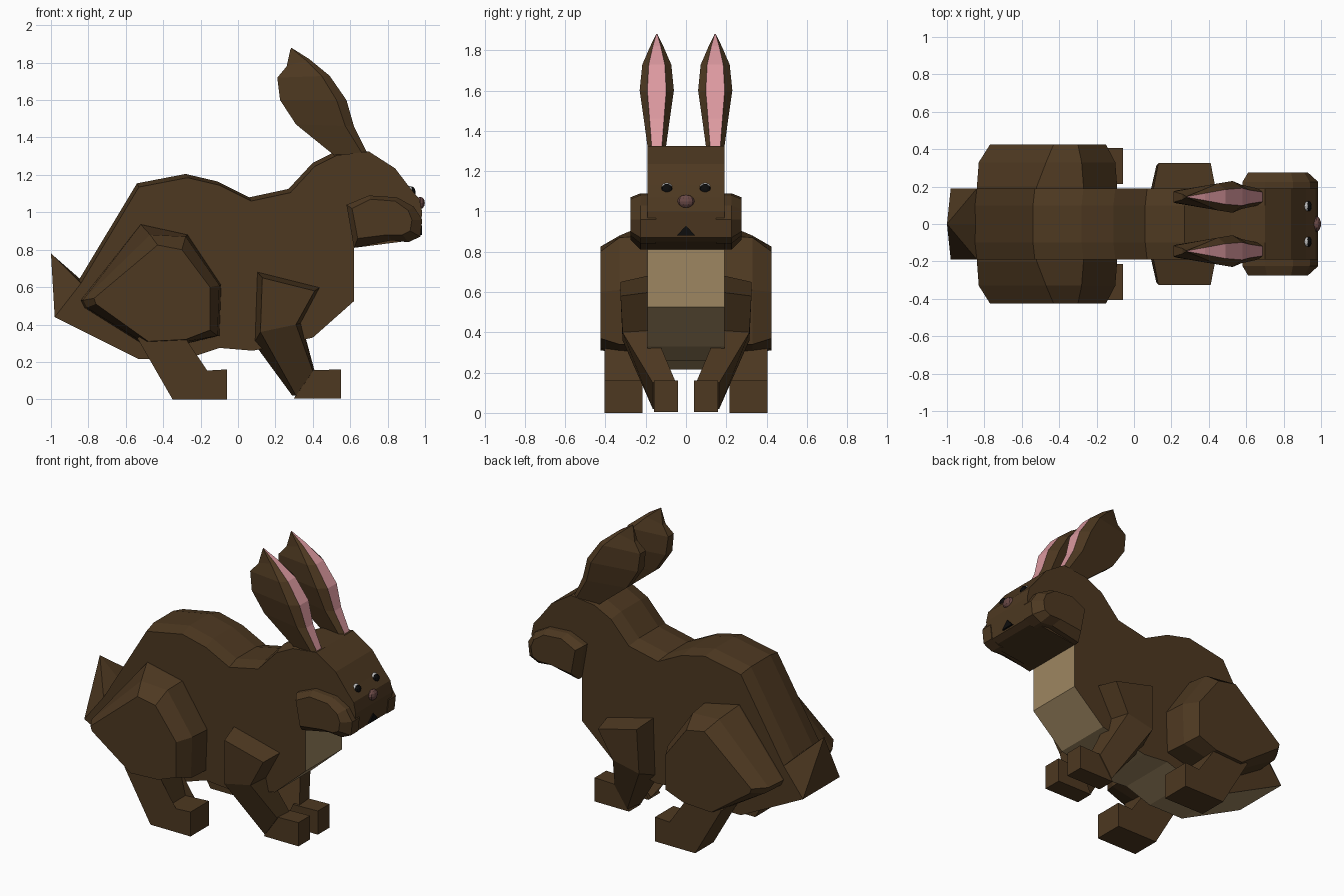
import bpy, bmesh
from mathutils import Matrix, Vector

if "Cube" in bpy.data.objects:
    bpy.data.objects.remove(bpy.data.objects["Cube"])


def material(name, *rgb):
    m = bpy.data.materials.new(name)
    m.diffuse_color = (*rgb, 1)
    m.use_nodes = True
    m.node_tree.nodes["Principled BSDF"].inputs["Base Color"].default_value = m.diffuse_color
    return m


BROWN = material("brown_fur", 0.075, 0.040, 0.015)
TAN = material("tan_belly", 0.34, 0.24, 0.12)
PINK = material("inner_pink", 0.72, 0.32, 0.35)
NOSE = material("nose_mauve", 0.14, 0.065, 0.06)
BLACK = material("black", 0.004, 0.004, 0.004)
WHITE = material("white", 0.8, 0.8, 0.8)


def finish(name, bm, mats):
    bmesh.ops.recalc_face_normals(bm, faces=bm.faces)
    mesh = bpy.data.meshes.new(name)
    bm.to_mesh(mesh)
    bm.free()
    for m in mats:
        mesh.materials.append(m)
    ob = bpy.data.objects.new(name, mesh)
    bpy.context.collection.objects.link(ob)
    return ob


def loft(name, rings, mats=(BROWN,), second=()):
    """Skin equal-sized rings; strips listed in `second` get material 1."""
    bm = bmesh.new()
    rows = [[bm.verts.new(p) for p in r] for r in rings]
    n = len(rows[0])
    for a, b in zip(rows, rows[1:]):
        for j in range(n):
            k = (j + 1) % n
            f = bm.faces.new((a[j], a[k], b[k], b[j]))
            f.material_index = 1 if j in second else 0
    caps = [bm.faces.new(rows[0]), bm.faces.new(rows[-1])]
    bmesh.ops.triangulate(bm, faces=caps)
    return finish(name, bm, mats)


def hull(name, pts, mats=(BROWN,)):
    bm = bmesh.new()
    for p in pts:
        bm.verts.new(p)
    bmesh.ops.convex_hull(bm, input=bm.verts)
    return finish(name, bm, mats)


def ball(name, centre, size, mat):
    bm = bmesh.new()
    bmesh.ops.create_uvsphere(bm, u_segments=10, v_segments=6, radius=1,
                              matrix=Matrix.Translation(centre) @ Matrix.Diagonal((*size, 1)))
    return finish(name, bm, (mat,))


def ring(outline, y):
    return [(x, y, z) for x, z in outline]


# Body and head: one side profile, back first, then face, chest and belly
back = [(-0.85, 0.64), (-0.54, 1.155), (-0.28, 1.205), (-0.11, 1.165), (0.06, 1.08),
        (0.27, 1.125), (0.40, 1.265), (0.52, 1.325)]
face = [(0.70, 1.325), (0.84, 1.235), (0.92, 1.13), (0.97, 1.07), (0.985, 1.0),
        (0.97, 0.87), (0.93, 0.85)]
belly = [(0.62, 0.81), (0.62, 0.525), (0.40, 0.33), (0.08, 0.26), (-0.10, 0.275),
         (-0.28, 0.215), (-0.53, 0.215), (-0.85, 0.375)]
full = back + face + belly
edge = [(x + 0.01, z - 0.02) for x, z in back] + face + belly
first = len(back) + len(face)
loft("body", [ring(edge, -0.19), ring(full, -0.10), ring(full, 0.10), ring(edge, 0.19)],
     (BROWN, TAN), range(first, len(full) - 1))

# Tail: wedge rising to a single point
tail = hull("tail", [(-1, 0, 0.78), (-0.84, 0, 0.64)] +
            [(x, s * 0.19, z) for s in (-1, 1)
             for x, z in ((-0.98, 0.44), (-0.83, 0.365), (-0.84, 0.62))], (BROWN, TAN))
for f in tail.data.polygons:
    f.material_index = 1 if f.normal.z < -0.7 else 0

# Nose and mouth
ball("nose", (0.975, 0, 1.05), (0.025, 0.042, 0.033), NOSE)
hull("mouth", [(x, y, z) for x in (0.95, 0.983)
               for y, z in ((-0.045, 0.88), (0.045, 0.88), (0, 0.93))], (BLACK,))

# Outlines of paired parts
haunch_in = [(-0.84, 0.53), (-0.82, 0.49), (-0.50, 0.29), (-0.27, 0.30), (-0.10, 0.34),
             (-0.09, 0.61), (-0.27, 0.88), (-0.52, 0.935)]
haunch_mid = [(-0.83, 0.53), (-0.81, 0.49), (-0.50, 0.30), (-0.27, 0.31), (-0.11, 0.34),
              (-0.10, 0.61), (-0.28, 0.87), (-0.47, 0.88)]
haunch_out = [(-0.77, 0.54), (-0.76, 0.51), (-0.48, 0.31), (-0.28, 0.32), (-0.15, 0.37),
              (-0.15, 0.60), (-0.30, 0.80), (-0.43, 0.825)]
hind_foot = [(-0.54, 0.33), (-0.35, 0.0), (-0.06, 0.0), (-0.06, 0.16), (-0.23, 0.15),
             (-0.27, 0.31), (-0.30, 0.40)]
cheek_in = [(0.58, 1.04), (0.70, 1.09), (0.85, 1.08), (0.94, 1.03), (0.985, 0.96),
            (0.975, 0.87), (0.91, 0.84), (0.82, 0.85), (0.62, 0.81)]
cheek_out = [(0.61, 1.02), (0.71, 1.07), (0.84, 1.06), (0.91, 1.01), (0.93, 0.96),
             (0.92, 0.90), (0.88, 0.88), (0.80, 0.88), (0.64, 0.86)]
# Ear stations: front x, z, back x, z, half width
ear = [(0.70, 1.30, 0.52, 1.30, 0.043), (0.62, 1.46, 0.31, 1.47, 0.065),
       (0.58, 1.60, 0.225, 1.60, 0.085), (0.49, 1.73, 0.21, 1.72, 0.072),
       (0.38, 1.82, 0.26, 1.78, 0.035), (0.285, 1.88, 0.28, 1.87, 0.004)]

for s, side in ((-1, "right"), (1, "left")):
    # Hind leg
    loft(f"haunch_{side}", [ring(haunch_in, s * 0.17), ring(haunch_in, s * 0.20),
                            ring(haunch_mid, s * 0.33), ring(haunch_out, s * 0.425)])
    loft(f"hind_foot_{side}", [ring(hind_foot, s * 0.215), ring(hind_foot, s * 0.405)])

    # Front leg: shoulder slanting inwards to a small paw
    stations = [((0.10, 0.685), (0.44, 0.60), (0.41, 0.58), (0.13, 0.65), 0.17, 0.325),
                ((0.085, 0.30), (0.34, 0.41), (0.31, 0.40), (0.12, 0.36), 0.16, 0.315),
                ((0.29, 0.02), (0.41, 0.15), (0.40, 0.15), (0.31, 0.02), 0.05, 0.165)]
    loft(f"front_leg_{side}", [[(a[0], s * yi, a[1]), (b[0], s * yi, b[1]),
                                (c[0], s * yo, c[1]), (d[0], s * yo, d[1])]
                               for a, b, c, d, yi, yo in stations])
    paw = [(0.30, 0.005), (0.55, 0.005), (0.55, 0.16), (0.37, 0.155)]
    loft(f"front_paw_{side}", [ring(paw, s * 0.04), ring(paw, s * 0.16)])

    # Cheek
    loft(f"cheek_{side}", [ring(cheek_in, s * 0.15), ring(cheek_in, s * 0.225),
                           ring(cheek_out, s * 0.275)])

    # Ear with a pink front strip
    rings = []
    for fx, fz, bx, bz, w in ear:
        f, b = Vector((fx, s * 0.145, fz)), Vector((bx, s * 0.145, bz))
        m = f.lerp(b, 0.15)
        rings.append([p + Vector((0, k * w, 0)) for p, k in
                      ((f, -0.55), (f, 0.55), (m, 1), (b, 0.4), (b, -0.4), (m, -1))])
    loft(f"ear_{side}", rings, (BROWN, PINK), (0,))

    # Eye: white ball with a black front
    ball(f"eye_white_{side}", (0.918, s * 0.095, 1.11), (0.022, 0.032, 0.032), WHITE)
    ball(f"pupil_{side}", (0.932, s * 0.095, 1.108), (0.018, 0.029, 0.029), BLACK)
